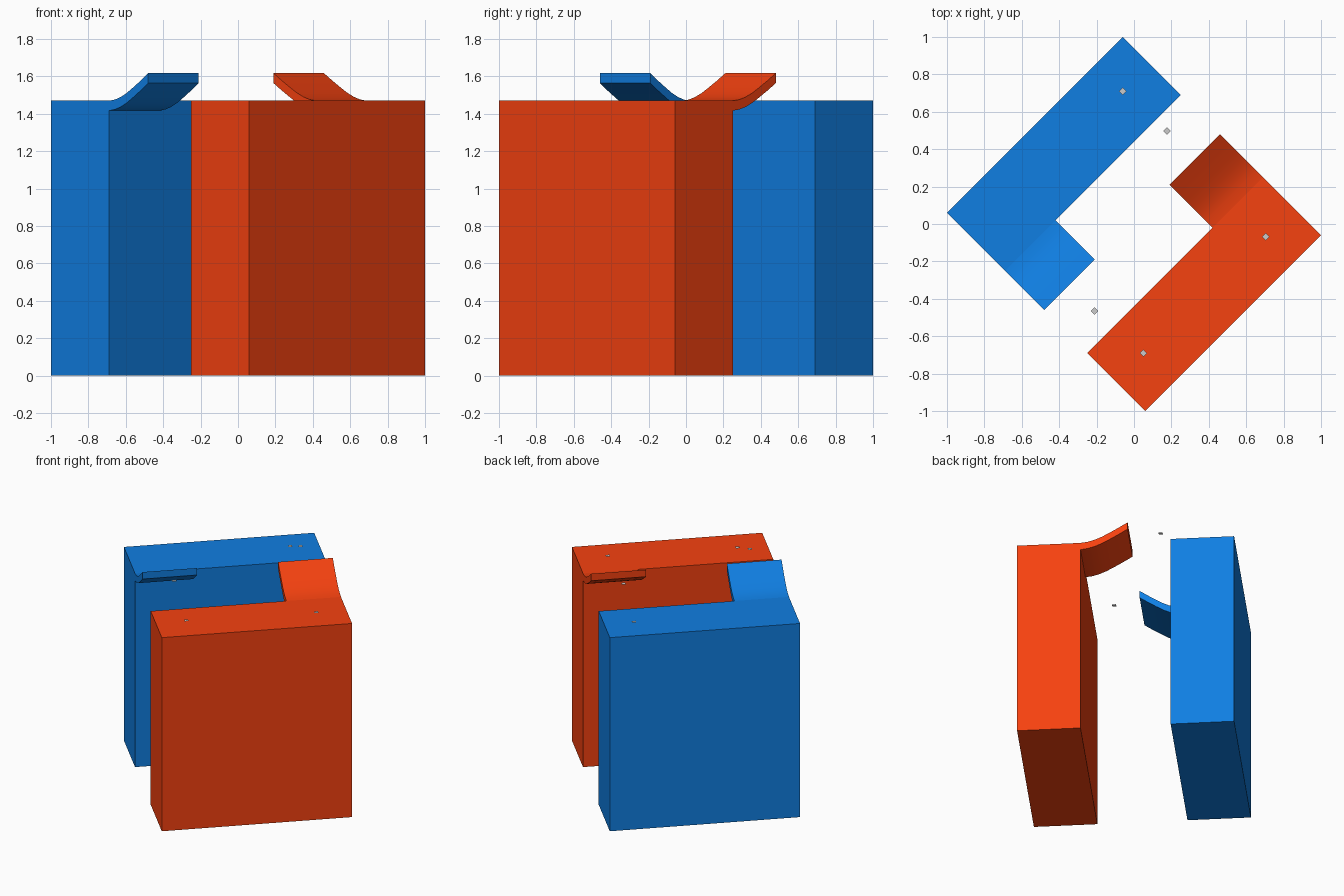
import bpy, bmesh
from math import radians, sqrt
from mathutils import Matrix

if "Cube" in bpy.data.objects:
    bpy.data.objects.remove(bpy.data.objects["Cube"])

L, W, H = 0.94 * sqrt(2), 0.31 * sqrt(2), 1.47   # block length, width, height
TAB_W, TAB_T = 0.27 * sqrt(2), 0.053             # tab width, thickness


def material(name, rgb):
    m = bpy.data.materials.new(name)
    m.diffuse_color = (*rgb, 1)
    m.use_nodes = True
    m.node_tree.nodes["Principled BSDF"].inputs["Base Color"].default_value = m.diffuse_color
    return m


def finish(name, bm, matrix, mat=None):
    bmesh.ops.recalc_face_normals(bm, faces=bm.faces)
    me = bpy.data.meshes.new(name)
    bm.to_mesh(me)
    bm.free()
    ob = bpy.data.objects.new(name, me)
    bpy.context.collection.objects.link(ob)
    ob.matrix_world = matrix
    if mat:
        me.materials.append(mat)
    return ob


def half(name, centre, angle, reach, mat):
    place = Matrix.Translation((*centre, 0)) @ Matrix.Rotation(radians(angle), 4, 'Z')

    # upright block
    bm = bmesh.new()
    bmesh.ops.create_cube(bm, size=1, matrix=Matrix.Translation((0, 0, H / 2))
                          @ Matrix.Diagonal((L, W, H, 1)))
    finish(name + "_block", bm, place, mat)

    # tab sweeping upward from the top inner edge
    curve = [(0, 0), (.15, .006), (.3, .02), (.45, .041), (.6, .068),
             (.8, .106), (1, .147)]
    profile = [(-W / 2 - reach * f, H + dz) for f, dz in curve]
    profile += [(y, z - TAB_T) for y, z in reversed(profile)]
    bm = bmesh.new()
    face = bm.faces.new([bm.verts.new((-L / 2, y, z)) for y, z in profile])
    ext = bmesh.ops.extrude_face_region(bm, geom=[face], use_keep_orig=True)
    verts = [g for g in ext['geom'] if isinstance(g, bmesh.types.BMVert)]
    bmesh.ops.translate(bm, verts=verts, vec=(TAB_W, 0, 0))
    tab = finish(name + "_tab", bm, place, mat)
    bpy.ops.object.select_all(action='DESELECT')
    tab.select_set(True)
    bpy.context.view_layer.objects.active = tab
    bpy.ops.object.shade_smooth_by_angle(angle=radians(30))


# two interlocking halves, one turned half a circle
half("blue", (-0.375, 0.375), 45, 0.21 * sqrt(2), material("blue", (0.005, 0.21, 0.76)))
half("orange", (0.375, -0.375), 225, 0.23 * sqrt(2), material("orange", (0.92, 0.054, 0.005)))

# small flat grey markers on the tops and hovering at tab height
markers = [(-0.06, 0.71, 1.48), (0.705, -0.068, 1.48), (0.05, -0.69, 1.48),
           (0.177, 0.497, 1.625), (-0.212, -0.465, 1.625)]
for i, pos in enumerate(markers):
    bm = bmesh.new()
    bmesh.ops.create_grid(bm, x_segments=1, y_segments=1, size=0.014)
    finish(f"marker_{i + 1}", bm,
           Matrix.Translation(pos) @ Matrix.Rotation(radians(45), 4, 'Z'))
